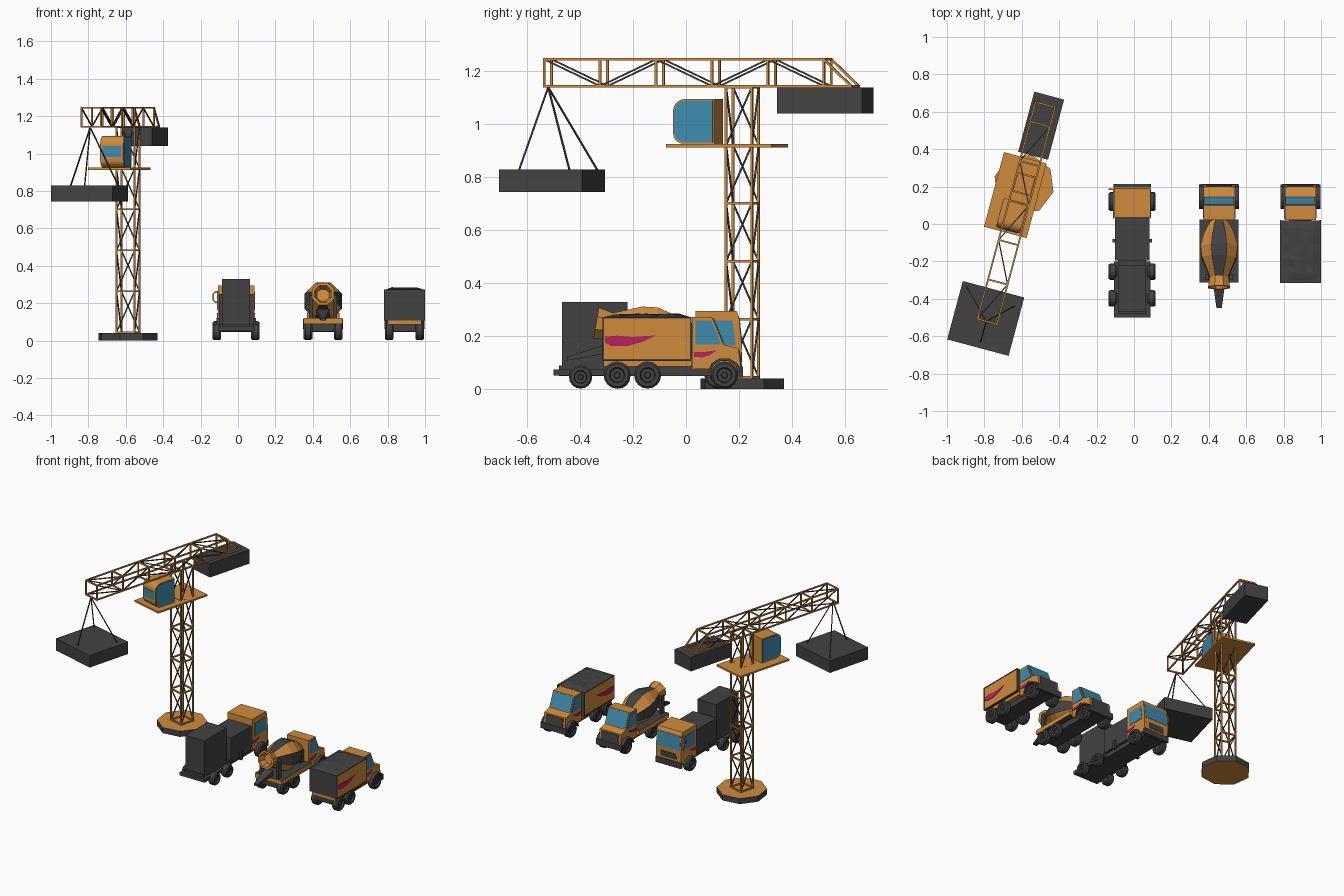
import bpy, bmesh, math, random
from mathutils import Vector, Matrix

if "Cube" in bpy.data.objects:
    bpy.data.objects.remove(bpy.data.objects["Cube"])

random.seed(3)
I4 = Matrix.Identity(4)


def material(name, rgb):
    m = bpy.data.materials.new(name)
    m.diffuse_color = (*rgb, 1)
    m.use_nodes = True
    m.node_tree.nodes["Principled BSDF"].inputs["Base Color"].default_value = m.diffuse_color
    return m


ORANGE = material("orange paint", (0.63, 0.26, 0.045))
GREY = material("dark grey", (0.055, 0.055, 0.055))
BLUE = material("window blue", (0.05, 0.26, 0.42))
PINK = material("pink stripe", (0.48, 0.015, 0.11))


def finish(name, bm, mats, M=I4, rule=None):
    """Turn a bmesh into an object; rule(normal, centre) gives the material index."""
    bmesh.ops.recalc_face_normals(bm, faces=bm.faces)
    if rule:
        for f in bm.faces:
            f.material_index = rule(f.normal, f.calc_center_median())
    me = bpy.data.meshes.new(name)
    bm.to_mesh(me)
    bm.free()
    for m in mats if isinstance(mats, list) else [mats]:
        me.materials.append(m)
    ob = bpy.data.objects.new(name, me)
    ob.matrix_world = M
    bpy.context.collection.objects.link(ob)
    return ob


def loft(name, rings, mats, M=I4, rule=None):
    """Skin between equal-sized point rings and cap both ends."""
    bm = bmesh.new()
    vs = [[bm.verts.new(p) for p in r] for r in rings]
    n = len(vs[0])
    for a, b in zip(vs, vs[1:]):
        for i in range(n):
            bm.faces.new((a[i], a[(i + 1) % n], b[(i + 1) % n], b[i]))
    bm.faces.new(vs[0])
    bm.faces.new(vs[-1])
    return finish(name, bm, mats, M, rule)


def prism(name, yz, x0, x1, mats, M=I4, rule=None):
    return loft(name, [[(x, y, z) for y, z in yz] for x in (x0, x1)], mats, M, rule)


def box(name, x0, x1, y0, y1, z0, z1, mats, M=I4, rule=None):
    return prism(name, [(y0, z0), (y1, z0), (y1, z1), (y0, z1)], x0, x1, mats, M, rule)


def bars(name, segs, t, mat, M=I4):
    """Square bars of thickness t along many segments."""
    bm = bmesh.new()
    for p, q in segs:
        p, q = Vector(p), Vector(q)
        d = q - p
        mx = Matrix.Translation((p + q) / 2) @ d.to_track_quat('Z', 'Y').to_matrix().to_4x4() \
            @ Matrix.Diagonal((t, t, d.length + t * 0.5, 1))
        bmesh.ops.create_cube(bm, size=1, matrix=mx)
    return finish(name, bm, mat, M)


# ---------------- Crane (turned 15 degrees about its mast) ----------------
C = Matrix.Translation((-0.588, 0.213, 0)) @ Matrix.Rotation(math.radians(-15), 4, 'Z')
edges_grey = lambda n, c: 0 if abs(n.z) > 0.9 else 1

octo = [(0.163 * math.cos(i * math.pi / 4), 0.163 * math.sin(i * math.pi / 4)) for i in range(8)]
loft("crane_base", [[(x, y, z) for x, y in octo] for z in (0, 0.04)], [ORANGE, GREY], C, edges_grey)

# Mast: four legs, square rings, repeating diagonals
h = 0.05
cor = [(-h, -h), (h, -h), (h, h), (-h, h)]
lev = [0.045 + 0.219 * i for i in range(6)]
legs = [((x, y, 0.04), (x, y, 1.14)) for x, y in cor]
rings = [((*cor[i], z), (*cor[(i + 1) % 4], z)) for z in lev for i in range(4)]
diag = [((*cor[i], lev[k]), (*cor[(i + 1) % 4], lev[k + 1])) for k in range(5) for i in range(4)]
bars("mast_frame", legs + rings, 0.009, ORANGE, C)
bars("mast_diagonals", diag, 0.006, GREY, C)

# Jib: six frames, four chords, sloping tail
w, zb, zt = 0.054, 1.144, 1.245
ys = [-0.76 + 0.2185 * i for i in range(6)]
ye = 0.44
frame = [((x, ys[0], zb), (x, ye, zb)) for x in (-w, w)]
frame += [((x, ys[0], zt), (x, ys[5], zt)) for x in (-w, w)]
frame += [((x, ys[5], zt), (x, ye, zb)) for x in (-w, w)] + [((-w, ye, zb), (w, ye, zb))]
for y in ys:
    frame += [((x, y, zb), (x, y, zt)) for x in (-w, w)]
    frame += [((-w, y, z), (w, y, z)) for z in (zb, zt)]
jd = []
for k in range(5):
    a, b = (zt, zb) if k % 2 == 0 else (zb, zt)
    jd += [((x, ys[k], a), (x, ys[k + 1], b)) for x in (-w, w)]
    s = w if k % 2 else -w
    jd.append(((s, ys[k], zt), (-s, ys[k + 1], zt)))
    jd.append(((s, ys[k], zb), (-s, ys[k + 1], zb)))
bars("jib_frame", frame, 0.009, ORANGE, C)
bars("jib_diagonals", jd, 0.006, GREY, C)

box("counterweight", -0.075, 0.09, 0.159, 0.492, 1.04, 1.139, GREY, C)
box("crane_platform", -0.148, 0.088, -0.275, 0.138, 0.913, 0.925, ORANGE, C)


def rounded(y0, y1, z0, z1, r):
    """Side profile rounded at the two front (low y) corners."""
    pts = [(y1, z0), (y1, z1)]
    for cz, a0 in ((z1 - r, 90), (z0 + r, 180)):
        pts += [(y0 + r + r * math.cos(math.radians(a0 + 18 * i)),
                 cz + r * math.sin(math.radians(a0 + 18 * i))) for i in range(6)]
    return pts


prism("crane_cab", rounded(-0.26, -0.098, 0.925, 1.095, 0.045), -0.083, 0.043, ORANGE, C)
for s, x in (("left", -0.086), ("right", 0.043)):
    prism(f"crane_cab_{s}_window", rounded(-0.255, -0.104, 0.932, 1.089, 0.042), x, x + 0.003, BLUE, C)
box("crane_cab_front_window", -0.071, 0.031, -0.263, -0.259, 0.983, 1.041, BLUE, C)

# Hanging load on three cables
box("hanging_load", -0.182, 0.158, -0.908, -0.585, 0.745, 0.83, GREY, C)
bars("load_cables", [((-0.79, -0.52, 1.14), p) for p in
                     ((-0.895, -0.335, 0.828), (-0.82, -0.63, 0.828), (-0.64, -0.44, 0.828))],
     0.006, GREY)


# ---------------- Shared truck parts ----------------
def wheels(name, cx, half, yr):
    """A pair of bevelled tyres with sunken rims and hubs for each (y, radius)."""
    prof = [(0.5, -0.016), (0.58, -0.023), (0.85, -0.023), (1, -0.014),
            (1, 0.014), (0.85, 0.023), (0.58, 0.023), (0.5, 0.012), (0.25, 0.012), (0.2, 0.02)]
    for i, (y, r) in enumerate(yr):
        for s, lab in ((-1, "left"), (1, "right")):
            loft(f"{name}_wheel_{lab}_{i}",
                 [[(cx + s * (half - 0.023 + x), y + r * k * math.cos(a), r + 0.002 + r * k * math.sin(a))
                   for a in (j * math.pi / 8 for j in range(16))] for k, x in prof], GREY)


def both_sides(name, yz, cx, half, mat, t=0.003):
    for s, lab in ((-1, "left"), (1, "right")):
        prism(f"{name}_{lab}", yz, cx + s * half, cx + s * (half + t), mat)


DOOR = [(0.03, 0.14), (0.03, 0.122), (0.06, 0.12), (0.09, 0.128), (0.115, 0.147), (0.07, 0.14)]


def hood_truck(name, cx):
    """Short-nosed cab, chassis and wheels."""
    prof = [(0.022, 0.075), (0.022, 0.272), (0.098, 0.272), (0.142, 0.168), (0.198, 0.155), (0.208, 0.08)]
    prism(name + "_cab", prof, cx - 0.084, cx + 0.084, ORANGE)
    prism(name + "_windshield", [(0.102, 0.268), (0.105, 0.269), (0.144, 0.173), (0.141, 0.172)],
          cx - 0.079, cx + 0.079, BLUE)
    both_sides(name + "_side_window", [(0.035, 0.168), (0.035, 0.26), (0.096, 0.26), (0.134, 0.168)],
               cx, 0.084, BLUE)
    both_sides(name + "_door_stripe", DOOR, cx, 0.084, PINK)
    prism(name + "_grille", [(0.199, 0.147), (0.203, 0.147), (0.213, 0.08), (0.208, 0.08)],
          cx - 0.068, cx + 0.068, GREY)
    box(name + "_bumper", cx - 0.1, cx + 0.1, 0.195, 0.215, 0.045, 0.085, GREY)
    arc = [(0.145 + r * math.cos(math.radians(a)), 0.053 + r * math.sin(math.radians(a)))
           for r, seq in ((0.066, range(10, 171, 32)), (0.055, range(170, 9, -32))) for a in seq]
    for s in (-1, 1):
        prism(f"{name}_fender_{'left' if s < 0 else 'right'}", arc, cx + s * 0.06, cx + s * 0.107, GREY)
    box(name + "_chassis", cx - 0.06, cx + 0.06, -0.3, 0.19, 0.05, 0.095, GREY)
    wheels(name, cx, 0.104, [(0.145, 0.051), (-0.145, 0.051), (-0.26, 0.051)])


# ---------------- Dump truck ----------------
cx = 0.89
hood_truck("dump_truck", cx)
box("dump_bed_floor", cx - 0.09, cx + 0.09, -0.312, 0.02, 0.085, 0.115, ORANGE)
box("dump_bed", cx - 0.107, cx + 0.107, -0.315, 0.02, 0.108, 0.272, [ORANGE, GREY],
    rule=lambda n, c: 0 if abs(n.x) > 0.9 else 1)
rim = [(-0.313, 0.11), (0.018, 0.11), (0.018, 0.27), (-0.313, 0.27)]
bars("dump_bed_rim", [((cx + s * 0.106, *rim[i]), (cx + s * 0.106, *rim[(i + 1) % 4]))
                      for s in (-1, 1) for i in range(4)], 0.006, GREY)
both_sides("dump_bed_stripe", [(-0.305, 0.175), (-0.28, 0.162), (-0.22, 0.163), (-0.16, 0.18), (-0.115, 0.203),
                               (-0.2, 0.197), (-0.26, 0.202), (-0.305, 0.198)], cx, 0.107, PINK)
bm = bmesh.new()
bmesh.ops.create_grid(bm, x_segments=6, y_segments=8, size=1)
for v in bm.verts:
    e = max(abs(v.co.x), abs(v.co.y))
    v.co = (cx + v.co.x * 0.1, -0.147 + v.co.y * 0.16,
            0.273 if e > 0.99 else 0.281 + random.uniform(-0.004, 0.005))
finish("dump_cargo", bm, GREY)

# ---------------- Mixer truck ----------------
cx = 0.455
hood_truck("mixer_truck", cx)
box("mixer_deck", cx - 0.105, cx + 0.105, -0.312, 0.025, 0.09, 0.12, [ORANGE, GREY],
    rule=lambda n, c: 1 if abs(n.z) > 0.9 else 0)
ax, up = Vector((0, -0.984, 0.18)), Vector((0, 0.18, 0.984))


def drum_ring(s, r):
    o = Vector((cx, 0.015, 0.185)) + ax * s
    return [o + Vector((r * math.cos(a), 0, 0)) + up * (r * math.sin(a))
            for a in (math.pi / 8 + i * math.pi / 4 for i in range(8))]


drum = loft("mixer_drum", [drum_ring(*p) for p in
                           ((0, 0.05), (0.07, 0.088), (0.14, 0.108), (0.2, 0.1), (0.31, 0.05))], [ORANGE, GREY])
for f in drum.data.polygons:  # alternate long stripes around the drum
    f.material_index = 1 if f.index >= 32 else f.index % 2
loft("mixer_funnel", [drum_ring(0.3, 0.052), drum_ring(0.36, 0.064), drum_ring(0.36, 0.05), drum_ring(0.32, 0.035)],
     ORANGE)
loft("mixer_chute", [[(cx - a, y, z), (cx + a, y, z), (cx + a, y, z + t), (cx - a, y, z + t)]
                     for a, y, z, t in ((0.035, -0.3, 0.135, 0.035), (0.014, -0.45, 0.108, 0.014))], GREY)
for s in (-1, 1):
    box(f"mixer_post_{'left' if s < 0 else 'right'}", cx + s * 0.055, cx + s * 0.075, -0.3, -0.27, 0.12, 0.24, GREY)
box("mixer_front_mount", cx - 0.05, cx + 0.05, -0.02, 0.02, 0.12, 0.2, GREY)

# ---------------- Box truck ----------------
cx = -0.01
prism("box_truck_cab", [(0.035, 0.075), (0.035, 0.296), (0.19, 0.296), (0.2, 0.275), (0.211, 0.165), (0.207, 0.065)],
      cx - 0.098, cx + 0.098, ORANGE)
prism("box_truck_windshield", [(0.199, 0.268), (0.203, 0.268), (0.213, 0.168), (0.208, 0.168)],
      cx - 0.09, cx + 0.09, BLUE)
both_sides("box_truck_side_window", [(0.06, 0.165), (0.06, 0.26), (0.175, 0.26), (0.188, 0.165)], cx, 0.098, BLUE)
both_sides("box_truck_door_stripe", DOOR, cx, 0.098, PINK)
box("box_truck_grille", cx - 0.06, cx + 0.06, 0.206, 0.212, 0.1, 0.14, GREY)
box("box_truck_bumper", cx - 0.1, cx + 0.1, 0.195, 0.215, 0.045, 0.085, GREY)
box("box_truck_chassis", cx - 0.075, cx + 0.075, -0.48, 0.19, 0.05, 0.09, GREY)
box("box_truck_tail_deck", cx - 0.098, cx + 0.098, -0.5, -0.2, 0.052, 0.075, GREY)
box("box_truck_front_box", cx - 0.092, cx + 0.092, -0.195, 0.034, 0.08, 0.25, GREY)
box("box_truck_rear_box", cx - 0.075, cx + 0.075, -0.468, -0.22, 0.07, 0.33, GREY)
wheels("box_truck", cx, 0.126, [(0.12, 0.051), (-0.255, 0.044), (-0.398, 0.044)])
for s in (-1, 1):
    lab = "left" if s < 0 else "right"
    box("box_truck_step_" + lab, cx + s * 0.09, cx + s * 0.105, -0.1, -0.08, 0.06, 0.12, GREY)
# Bent mirror bracket on the left door
x = cx - 0.122
path = [(cx - 0.09, 0.262), (x + 0.012, 0.262), (x, 0.25), (x, 0.217), (x + 0.012, 0.205), (cx - 0.09, 0.205)]
bars("box_truck_mirror", [((a, 0.185, b), (c, 0.185, d)) for (a, b), (c, d) in zip(path, path[1:])], 0.008, ORANGE)
